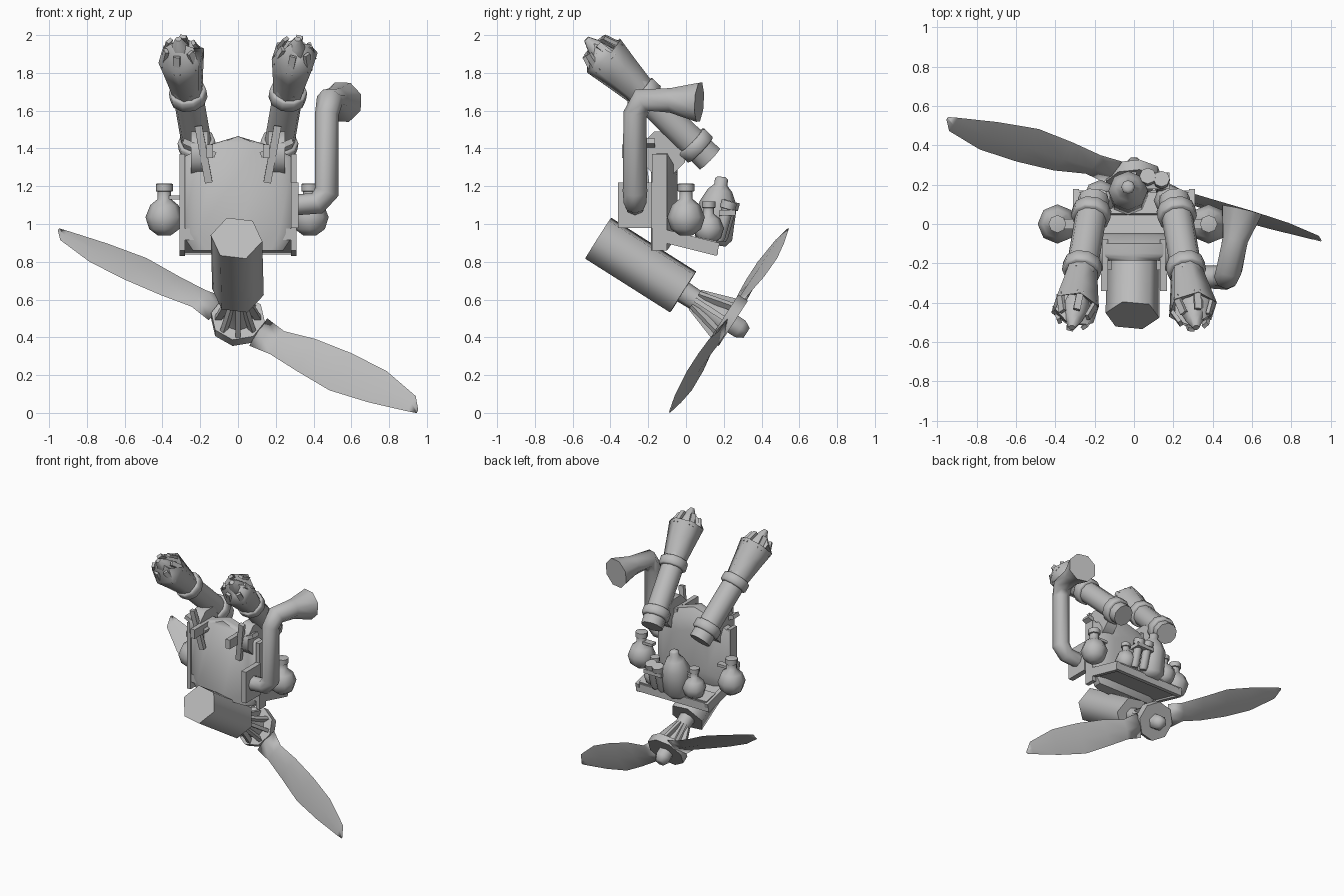
import bpy, bmesh, math
from mathutils import Vector as V

if "Cube" in bpy.data.objects:
    bpy.data.objects.remove(bpy.data.objects["Cube"])

GREY = (0.5, 0.5, 0.5, 1)
metal = bpy.data.materials.new("plain_grey")
metal.use_nodes = True
metal.diffuse_color = GREY
metal.node_tree.nodes["Principled BSDF"].inputs["Base Color"].default_value = GREY


def finish(name, bm, angle=62):
    bmesh.ops.recalc_face_normals(bm, faces=bm.faces)
    mesh = bpy.data.meshes.new(name)
    bm.to_mesh(mesh)
    bm.free()
    mesh.materials.append(metal)
    for p in mesh.polygons:
        p.use_smooth = True
    mesh.set_sharp_from_angle(angle=math.radians(angle))
    ob = bpy.data.objects.new(name, mesh)
    bpy.context.collection.objects.link(ob)
    return ob


def loft(name, path, radii, sides=8, turn=0.0, ref=(1, 0, 0), angle=62):
    """Rings of the given radii swept along a path, mitred at bends."""
    bm = bmesh.new()
    path = [V(p) for p in path]
    rings = []
    side = V(ref)
    for i, (p, r) in enumerate(zip(path, radii)):
        ins = (p - path[i - 1]).normalized() if i else V()
        out = (path[i + 1] - p).normalized() if i + 1 < len(path) else V()
        d = (ins + out).normalized()
        side = (side - d * side.dot(d)).normalized()
        up = d.cross(side)
        # stretch the ring on the bend so that the tube keeps its width
        rings.append([bm.verts.new(p + r * (side * math.cos(a) + up * math.sin(a)))
                      for a in [turn + k * math.tau / sides for k in range(sides)]])
    for a, b in zip(rings, rings[1:]):
        for k in range(sides):
            j = (k + 1) % sides
            bm.faces.new((a[k], a[j], b[j], b[k]))
    bm.faces.new(rings[0])
    bm.faces.new(rings[-1])
    return finish(name, bm, angle)


def along(name, a, b, stations, sides=8, **kw):
    """A turned part on the axis a-b; stations are (fraction, radius)."""
    a, b = V(a), V(b)
    path = [a.lerp(b, t + i * 1e-5) for i, (t, r) in enumerate(stations)]
    return loft(name, path, [r for t, r in stations], sides, **kw)


def bar(name, a, b, w, h, ref=(1, 0, 0)):
    """A rectangular bar from a to b; w is measured along ref."""
    a, b = V(a), V(b)
    d = (b - a).normalized()
    s = (V(ref) - d * d.dot(V(ref))).normalized() * w / 2
    u = d.cross(s).normalized() * h / 2
    bm = bmesh.new()
    ends = [[bm.verts.new(p + q) for q in (s + u, u - s, -s - u, s - u)] for p in (a, b)]
    for e in ends:
        bm.faces.new(e)
    for k in range(4):
        j = (k + 1) % 4
        bm.faces.new((ends[0][k], ends[0][j], ends[1][j], ends[1][k]))
    return finish(name, bm, 30)


# back plate: domed shield outline
half = [(0, 0.86), (0.24, 0.86), (0.3, 0.95), (0.3, 1.35), (0.15, 1.42), (0, 1.465)]
outline = half + [(-x, z) for x, z in half[-2:0:-1]]
bm = bmesh.new()
layers = []
for y, s in ((-0.185, 0.72), (-0.165, 0.97), (-0.15, 1), (-0.1, 1), (-0.06, 0.8), (-0.045, 0.5)):
    layers.append([bm.verts.new((x * s, y, 1.15 + (z - 1.15) * (s if y > -0.1 else 1)))
                   for x, z in outline])
for a, b in zip(layers, layers[1:]):
    for k in range(len(a)):
        j = (k + 1) % len(a)
        bm.faces.new((a[k], a[j], b[j], b[k]))
bm.faces.new(layers[0])
bm.faces.new(layers[-1])
finish("back_plate", bm, 50)

# tray: floor, slats and rails
bar("tray_floor", (0, -0.16, 0.935), (0, 0.16, 0.855), 0.58, 0.02)
for sx in (-1, 1):
    bar("tray_side_rail", (sx * 0.295, -0.17, 0.95), (sx * 0.295, 0.17, 0.865), 0.03, 0.07)
    bar("plate_side_rail", (sx * 0.295, -0.14, 0.86), (sx * 0.295, -0.14, 1.37), 0.03, 0.08)
for y, z in ((-0.16, 0.945), (0.155, 0.868)):
    bar("tray_cross_rail", (-0.31, y, z), (0.31, y, z), 0.03, 0.06, ref=(0, 1, 0))
bar("rear_shelf", (0, 0.05, 0.92), (0, 0.16, 0.895), 0.58, 0.03)

# motor housing, shaft and ribs
AXIS = V((0, 0.84, -0.543)).normalized()
front, rear = V((-0.008, -0.465, 0.925)), V((0, -0.015, 0.64))
loft("motor_housing", [front, rear], [0.138, 0.138], 6, turn=0.15)


def on_axis(s):
    return V((0, -0.015, 0.64)) + AXIS * s


UP = V((0, 0.543, 0.84)).normalized()
loft("drive_shaft", [on_axis(s) for s in (-0.03, 0.12, 0.28)], [0.06, 0.055, 0.085], 8)
for k in range(8):
    a = k * math.tau / 8
    out = V((1, 0, 0)) * math.cos(a) + UP * math.sin(a)
    bar("shaft_rib", on_axis(0.08) + out * 0.045, on_axis(0.27) + out * 0.11,
        0.025, 0.035, ref=AXIS.cross(out))
loft("hub_nut", [on_axis(s) for s in (0.26, 0.36, 0.40)], [0.06, 0.06, 0.035], 6)

# propeller: two twisted blades as mirrored turns about the hub
BLADE = [(0.13, -0.10, 0.085), (0.25, -0.085, 0.06), (0.42, -0.095, 0.092),
         (0.63, -0.108, 0.11), (0.85, -0.073, 0.11), (1.06, -0.025, 0.063), (1.11, -0.012, 0.005)]
hub = V((0, 0.225, 0.49))
tilt = math.radians(-31)
for name, sign in (("left_blade", 1), ("right_blade", -1)):
    a = sign * (V((1, 0, 0)) * math.cos(tilt) + UP * math.sin(tilt))
    b = sign * (V((1, 0, 0)) * -math.sin(tilt) + UP * math.cos(tilt))
    bm = bmesh.new()
    secs = []
    for r, lo, hi in BLADE:
        mid = (lo + hi) / 2
        twist = -0.35 * min(1, r / 0.4)
        t = 0.024 * (1.1 - 0.85 * r)
        spot = [(lo, 0), (mid, t), (hi, 0), (mid, -t)]
        secs.append([bm.verts.new(hub + a * r + b * c + AXIS * (c * twist + n)) for c, n in spot])
    for p, q in zip(secs, secs[1:]):
        for k in range(4):
            j = (k + 1) % 4
            bm.faces.new((p[k], p[j], q[j], q[k]))
    bm.faces.new(secs[0])
    bm.faces.new(secs[-1])
    finish(name, bm, 100)
loft("propeller_hub", [hub - AXIS * 0.03, hub + AXIS * 0.03], [0.145, 0.145], 8, turn=0.2)

# twin cannons with flared muzzles, bands, spikes and mounts
for sx, label in ((1, "left"), (-1, "right")):
    tail, muzzle = V((sx * 0.205, 0.125, 1.345)), V((sx * 0.3, -0.435, 1.89))
    along(label + "_barrel", tail, muzzle, [(0, 0.08), (0.7, 0.08)], 10)
    for t in (0.13, 0.62):
        along(label + "_barrel_band", tail, muzzle,
              [(t - 0.045, 0.09), (t - 0.035, 0.1), (t + 0.035, 0.1), (t + 0.045, 0.09)], 10)
    along(label + "_muzzle", tail, muzzle,
          [(0.62, 0.08), (0.85, 0.108), (1.0, 0.128), (1.005, 0.105), (0.8, 0.075)], 6, turn=0.3)
    for k in range(6):
        d = (muzzle - tail).normalized()
        s = (V((1, 0, 0)) - d * d.x).normalized()
        a = 0.3 + k * math.tau / 6
        out = s * math.cos(a) + d.cross(s) * math.sin(a)
        bar(label + "_muzzle_claw", muzzle - d * 0.03 + out * 0.11, muzzle + d * 0.07 + out * 0.075,
            0.035, 0.02, ref=d.cross(out))
    along(label + "_spike", tail, muzzle,
          [(0.78, 0.05), (0.98, 0.075), (1.1, 0.045), (1.165, 0.018)], 6)
    bar(label + "_mount_arm", (sx * 0.15, -0.34, 1.385), (sx * 0.15, -0.08, 1.385), 0.035, 0.07)
    bar(label + "_mount_rod", (sx * 0.155, -0.21, 1.22), (sx * 0.21, -0.25, 1.52), 0.04, 0.03)
    bar(label + "_mount_strap", (sx * 0.12, -0.2, 1.365), (sx * 0.29, -0.2, 1.44), 0.07, 0.03, ref=(0, 1, 0))
    loft(label + "_cannon_saddle", [(sx * 0.16, -0.12, 1.375), (sx * 0.25, -0.12, 1.375)],
         [0.125, 0.125], 8, turn=0.39, ref=(0, 1, 0))

# exhaust pipe, its boxes and trumpet
for sx in (1, -1):
    if sx > 0:
        bar("pipe_box", (0.3, -0.27, 0.98), (0.3, -0.27, 1.22), 0.04, 0.18)
loft("exhaust_pipe",
     [(0.29, -0.27, 1.1), (0.42, -0.27, 1.11), (0.47, -0.27, 1.17), (0.47, -0.27, 1.58),
      (0.485, -0.23, 1.655), (0.515, -0.08, 1.655), (0.55, 0.07, 1.645)],
     [0.055, 0.06, 0.065, 0.063, 0.07, 0.07, 0.112], 8, ref=(0, 1, 0))

# flasks and vials
ROUND = [(0, 0.035), (0.12, 0.08), (0.35, 0.1), (0.58, 0.075), (0.7, 0.035),
         (0.84, 0.035), (0.85, 0.045), (0.99, 0.045), (1, 0.03)]
for name, x, y, z, size in (("right_side_flask", -0.39, 0, 0.94, 1), ("left_side_flask", 0.38, 0, 0.94, 1),
                            ("round_flask", -0.17, 0.14, 0.9, 0.85), ("small_flask", 0.18, 0.12, 0.9, 0.8)):
    along(name, (x, y, z), (x, y, z + 0.275 * size), [(t, r * size) for t, r in ROUND], 8)
    bar(name + "_bracket", (x * 0.72, y, z + 0.2 * size), (x, y, z + 0.2 * size), 0.05, 0.02, ref=(0, 1, 0))
along("large_flask", (-0.03, 0.14, 0.89), (-0.03, 0.19, 1.25),
      [(0, 0.07), (0.1, 0.1), (0.6, 0.1), (0.8, 0.065), (0.88, 0.035), (0.97, 0.035), (1, 0.02)], 8)
for x, y in ((0.07, 0.215), (0.14, 0.2)):
    along("tilted_vial", (x, y - 0.03, 0.91), (x, y + 0.03, 1.12),
          [(0, 0.025), (0.1, 0.032), (0.8, 0.032), (0.81, 0.042), (1, 0.042)], 8)
bar("vial_clip", (0.03, 0.22, 1.06), (0.18, 0.22, 1.06), 0.085, 0.03, ref=(0, 1, 0))
